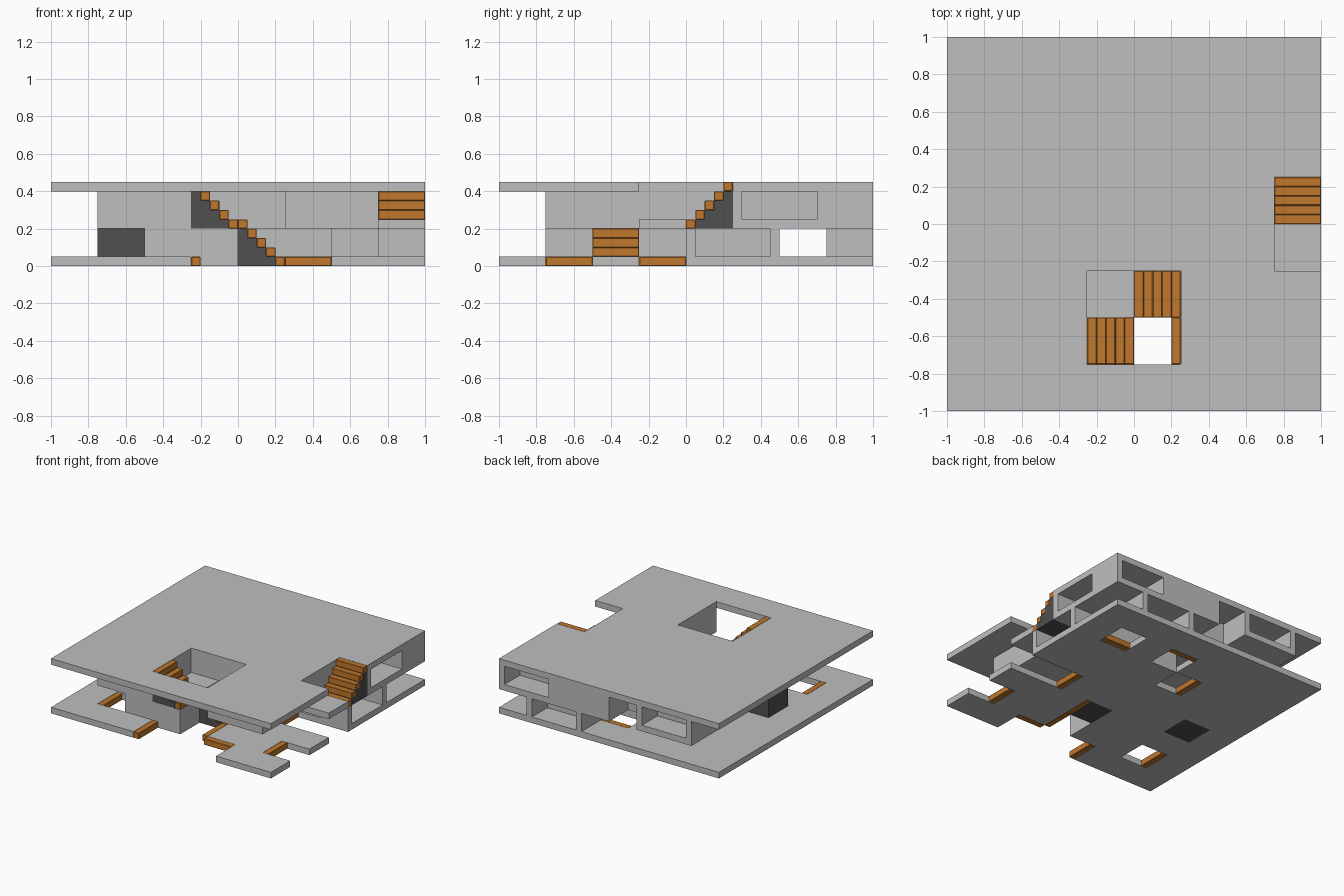
import bpy, bmesh, math
from mathutils import Vector

cube = bpy.data.objects.get("Cube")
if cube:
    bpy.data.objects.remove(cube, do_unlink=True)

CELL, T = 0.25, 0.05          # plan grid and slab / wall / step thickness


def material(name, rgb):
    m = bpy.data.materials.new(name)
    m.use_nodes = True
    m.diffuse_color = (*rgb, 1)
    m.node_tree.nodes["Principled BSDF"].inputs["Base Color"].default_value = (*rgb, 1)
    return m


CONCRETE = material("concrete grey", (0.52, 0.52, 0.52))
ORANGE = material("step orange", (0.53, 0.185, 0.025))
DARK = material("dark grey", (0.08, 0.08, 0.08))


def finish(name, bm, mat):
    bmesh.ops.recalc_face_normals(bm, faces=bm.faces[:])
    me = bpy.data.meshes.new(name)
    bm.to_mesh(me)
    bm.free()
    me.materials.append(mat)
    ob = bpy.data.objects.new(name, me)
    bpy.context.collection.objects.link(ob)
    return ob


def boxes(name, spans, mat, bevel=0):
    """One object from boxes given as (x0, x1, y0, y1, z0, z1)."""
    bm = bmesh.new()
    for x0, x1, y0, y1, z0, z1 in spans:
        vs = bmesh.ops.create_cube(bm, size=1)["verts"]
        for v in vs:
            v.co = Vector(((x0 + x1) / 2 + v.co.x * (x1 - x0),
                           (y0 + y1) / 2 + v.co.y * (y1 - y0),
                           (z0 + z1) / 2 + v.co.z * (z1 - z0)))
    ob = finish(name, bm, mat)
    if bevel:
        mod = ob.modifiers.new("soft_edge", 'BEVEL')
        mod.width, mod.segments = bevel, 1
    return ob


def plan(name, z0, z1, solid, empty):
    """Extruded plan: grid cells inside a solid rectangle and no empty one."""
    def inside(rects, x, y):
        return any(a < x < b and c < y < d for a, b, c, d in rects)
    bm = bmesh.new()
    for i in range(8):
        for j in range(8):
            x, y = -1 + i * CELL, -1 + j * CELL
            cx, cy = x + CELL / 2, y + CELL / 2
            if inside(solid, cx, cy) and not inside(empty, cx, cy):
                bm.faces.new([bm.verts.new((x + a * CELL, y + b * CELL, z0))
                              for a, b in ((0, 0), (1, 0), (1, 1), (0, 1))])
    bmesh.ops.remove_doubles(bm, verts=bm.verts[:], dist=1e-4)
    up = bmesh.ops.extrude_face_region(bm, geom=bm.faces[:], use_keep_orig=True)["geom"]
    for v in up:
        if isinstance(v, bmesh.types.BMVert):
            v.co.z = z1
    bmesh.ops.recalc_face_normals(bm, faces=bm.faces[:])
    bmesh.ops.dissolve_limit(bm, angle_limit=0.01, verts=bm.verts[:], edges=bm.edges[:])
    return finish(name, bm, CONCRETE)


def room(name, x0, x1, y0, y1, z0, z1, side):
    """Three thin walls, open towards +x or +y."""
    if side == 'x':
        walls = [(x0, x0 + T, y0, y1), (x0 + T, x1, y0, y0 + T), (x0 + T, x1, y1 - T, y1)]
    else:
        walls = [(x0, x1, y0, y0 + T), (x0, x0 + T, y0 + T, y1), (x1 - T, x1, y0 + T, y1)]
    boxes(name, [w + (z0, z1) for w in walls], CONCRETE)


def stair(name, x, y, z, axis, sign):
    """Five steps climbing from (x, y, z), on a dark stepped base."""
    steps, base = [], []
    for i in range(5):
        start = (x if axis == 'x' else y) + sign * i * T
        lo, hi = sorted((start, start + sign * T))
        foot = (lo, hi, y, y + CELL) if axis == 'x' else (x, x + CELL, lo, hi)
        steps.append(foot + (z + i * T, z + (i + 1) * T))
        if i:
            base.append(foot + (z, z + i * T))
    boxes(name + "_steps", steps, ORANGE, 0.003)
    boxes(name + "_base", base, DARK)


# Stairwell and block gaps in the ground floor
plan("ground_floor", 0, T, [(-1, 1, -1, 1)], [
    (-.25, .5, -1, -.75), (0, .25, -.75, -.25), (.75, 1, -.75, -.5),
    (.5, 1, -.25, 0), (.5, .75, .5, .75), (0, .25, .5, .75),
    (-.25, 0, .25, .5), (-.75, -.5, -.75, -.5), (-.75, -.5, -.25, 0)])

# Lower storey walls
plan("lower_walls", T, .2, [(-.5, 0, -.75, 0), (0, .5, 0, .5), (.5, .75, .25, .5)], [])
room("lower_east_room", .75, 1, 0, .5, T, .2, 'x')
room("lower_back_room", .25, .75, .75, 1, T, .2, 'y')
boxes("dark_block", [(-.75, -.5, -.25, 0, 0, .2)], DARK)

# Middle slab and upper storey
shaft = [(.75, 1, -.75, -.25), (-.25, 0, .75, 1), (0, .25, -.75, -.25),
         (-.25, 0, -.75, -.5), (.75, 1, 0, .25)]
plan("middle_slab", .2, .25, [(-.75, 1, -.75, 1)], shaft)
plan("upper_walls", .25, .4, [(-.75, 1, -.75, 1)], shaft + [
    (.75, 1, -.25, .75), (-.25, .25, -.75, -.25),
    (.5, 1, .75, 1), (-.75, -.25, .75, 1)])
room("upper_east_room", .75, 1, .25, .75, .25, .4, 'x')
room("upper_back_room_left", .5, 1, .75, 1, .25, .4, 'y')
room("upper_back_room_right", -.75, -.25, .75, 1, .25, .4, 'y')

# Roof with two stair openings
plan("roof", .4, .45, [(-1, 1, -1, 1)], [(-.25, .25, -.75, -.25), (.75, 1, -.25, .25)])

# Full stairs
stair("lower_stair", .25, -.5, 0, 'x', -1)
stair("upper_stair", 0, -.75, .2, 'x', -1)
stair("east_stair", .75, 0, .2, 'y', 1)

# Single top steps set in the ground floor openings
landings = [(-.25, -.2, -1, -.75), (.2, .25, -.75, -.5), (.25, .5, -.8, -.75),
            (.75, .8, -.75, -.5), (.5, .55, -.25, 0), (.5, .75, .5, .55),
            (0, .25, .7, .75), (-.25, -.2, .25, .5), (-.75, -.7, -.75, -.5)]
boxes("floor_steps", [s + (0, T) for s in landings], ORANGE, 0.003)
